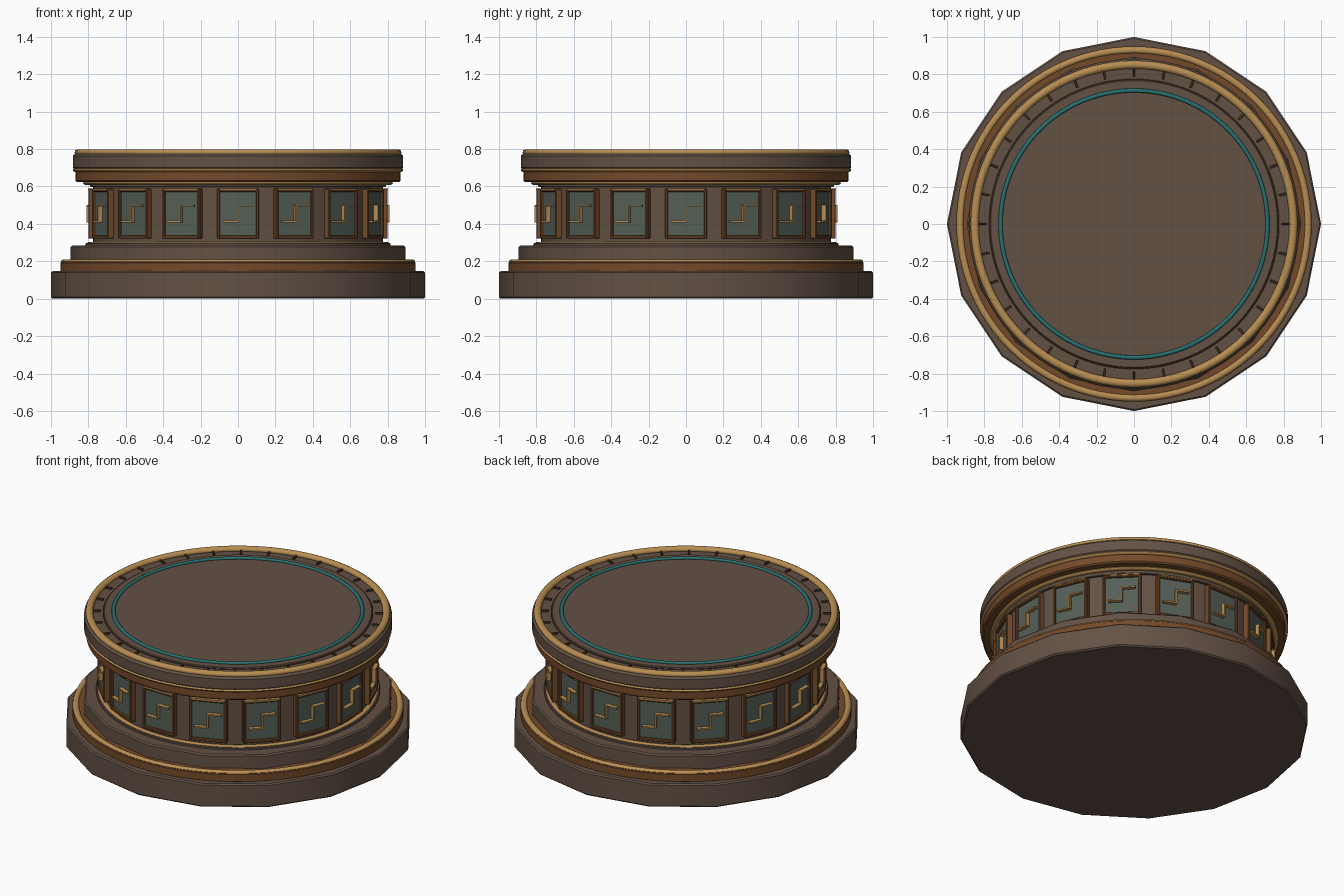
import bpy, bmesh, math
from mathutils import Matrix, Vector

if "Cube" in bpy.data.objects:
    bpy.data.objects.remove(bpy.data.objects["Cube"])


def material(name, rgb):
    m = bpy.data.materials.new(name)
    m.diffuse_color = (*rgb, 1)
    m.use_nodes = True
    m.node_tree.nodes["Principled BSDF"].inputs["Base Color"].default_value = m.diffuse_color
    return m


STONE = material("brown stone", (0.125, 0.083, 0.060))
BRONZE = material("bronze", (0.175, 0.068, 0.022))
DARK = material("dark bronze", (0.075, 0.036, 0.016))
GOLD = material("gold", (0.48, 0.27, 0.085))
TEAL = material("teal", (0.020, 0.165, 0.165))
SLATE = material("green slate", (0.090, 0.115, 0.095))


def finish(bm, name, mat, angle=30):
    bmesh.ops.recalc_face_normals(bm, faces=bm.faces)
    me = bpy.data.meshes.new(name)
    bm.to_mesh(me)
    bm.free()
    me.materials.append(mat)
    ob = bpy.data.objects.new(name, me)
    bpy.context.collection.objects.link(ob)
    bpy.ops.object.select_all(action='DESELECT')
    ob.select_set(True)
    bpy.context.view_layer.objects.active = ob
    bpy.ops.object.shade_smooth_by_angle(angle=math.radians(angle))
    return ob


def disc(name, r, z0, z1, mat, sides=96, bevel=0.008):
    """Closed round or many-sided slab with softened rims."""
    b = bevel
    prof = [(r - b, z0), (r, z0 + b), (r, z1 - b), (r - b, z1)]
    bm = bmesh.new()
    rings = [[bm.verts.new((q * math.cos(math.tau * i / sides),
                            q * math.sin(math.tau * i / sides), z))
              for i in range(sides)] for q, z in prof]
    bm.faces.new(rings[0][::-1])
    bm.faces.new(rings[-1])
    for a, c in zip(rings, rings[1:]):
        for i in range(sides):
            j = (i + 1) % sides
            bm.faces.new((a[i], a[j], c[j], c[i]))
    return finish(bm, name, mat)


def ring(name, r, z, w, h, mat, sides=96, seg=10):
    """Ring with an elliptical section, half width w and half height h."""
    bm = bmesh.new()
    loops = [[bm.verts.new(((r + w * math.cos(t)) * math.cos(a),
                            (r + w * math.cos(t)) * math.sin(a),
                            z + h * math.sin(t)))
              for t in [math.tau * k / seg for k in range(seg)]]
             for a in [math.tau * i / sides for i in range(sides)]]
    for i in range(sides):
        p, q = loops[i], loops[(i + 1) % sides]
        for k in range(seg):
            m = (k + 1) % seg
            bm.faces.new((p[k], q[k], q[m], p[m]))
    return finish(bm, name, mat, 50)


def radial_boxes(name, count, boxes, mat, bevel=0.0):
    """Repeat boxes (x, outward distance, z, size) around the axis."""
    bm = bmesh.new()
    for i in range(count):
        rot = Matrix.Rotation(math.tau * i / count, 4, 'Z')
        for x, r, z, sx, sy, sz in boxes:
            bmesh.ops.create_cube(
                bm, size=1, matrix=rot @ Matrix.Translation((x, -r, z))
                @ Matrix.Diagonal((sx, sy, sz, 1)))
    if bevel:
        bmesh.ops.bevel(bm, geom=bm.edges[:], offset=bevel, segments=1, affect='EDGES')
    return finish(bm, name, mat)


# Stepped foot
disc("base_plinth", 1.0, 0.0, 0.147, STONE, 16)
disc("lower_bronze_band", 0.95, 0.14, 0.20, BRONZE)
ring("lower_gold_ring", 0.93, 0.199, 0.017, 0.011, GOLD)
disc("upper_step", 0.895, 0.18, 0.285, STONE, 16)
disc("drum_foot", 0.815, 0.28, 0.298, STONE, bevel=0.004)
ring("drum_foot_gold_ring", 0.79, 0.296, 0.016, 0.009, GOLD)

# Drum and flared cap
disc("drum", 0.775, 0.28, 0.63, STONE)
disc("drum_collar", 0.79, 0.597, 0.625, STONE, bevel=0.004)
ring("drum_top_gold_ring", 0.81, 0.618, 0.018, 0.010, GOLD)
disc("cap_bronze_band", 0.87, 0.625, 0.685, BRONZE)
ring("cap_gold_ring", 0.865, 0.688, 0.019, 0.011, GOLD)
disc("cap", 0.883, 0.69, 0.775, STONE, bevel=0.012)
ring("cap_rim_gold_ring", 0.852, 0.782, 0.022, 0.018, GOLD)

# Top surface with inlaid ring and tick marks
disc("top_platform", 0.77, 0.76, 0.785, STONE, bevel=0.004)
ring("top_groove_line", 0.772, 0.777, 0.004, 0.004, DARK, seg=6)
ring("teal_inlay", 0.714, 0.788, 0.011, 0.009, TEAL)
radial_boxes("tick_marks", 32, [(0, 0.81, 0.779, 0.012, 0.042, 0.014)], DARK, 0.002)

# Panels around the drum: slate plate, bronze frame, gold stepped motif
radial_boxes("slate_panels", 16, [(0, 0.772, 0.455, 0.20, 0.03, 0.25)], SLATE)
frame = [(s * 0.103, 0.778, 0.455, 0.016, 0.044, 0.268) for s in (-1, 1)]
frame += [(0, 0.778, z, 0.20, 0.044, 0.018) for z in (0.330, 0.580)]
radial_boxes("panel_frames", 16, frame, BRONZE, 0.004)
radial_boxes("panel_top_trim", 16, [(0, 0.788, 0.587, 0.20, 0.030, 0.007)], GOLD)
motif = [(-0.037, 0.797, 0.413, 0.082, 0.028, 0.009),
         (0, 0.797, 0.455, 0.009, 0.028, 0.092),
         (0.037, 0.797, 0.497, 0.082, 0.028, 0.009)]
radial_boxes("panel_motifs", 16, motif, GOLD)
